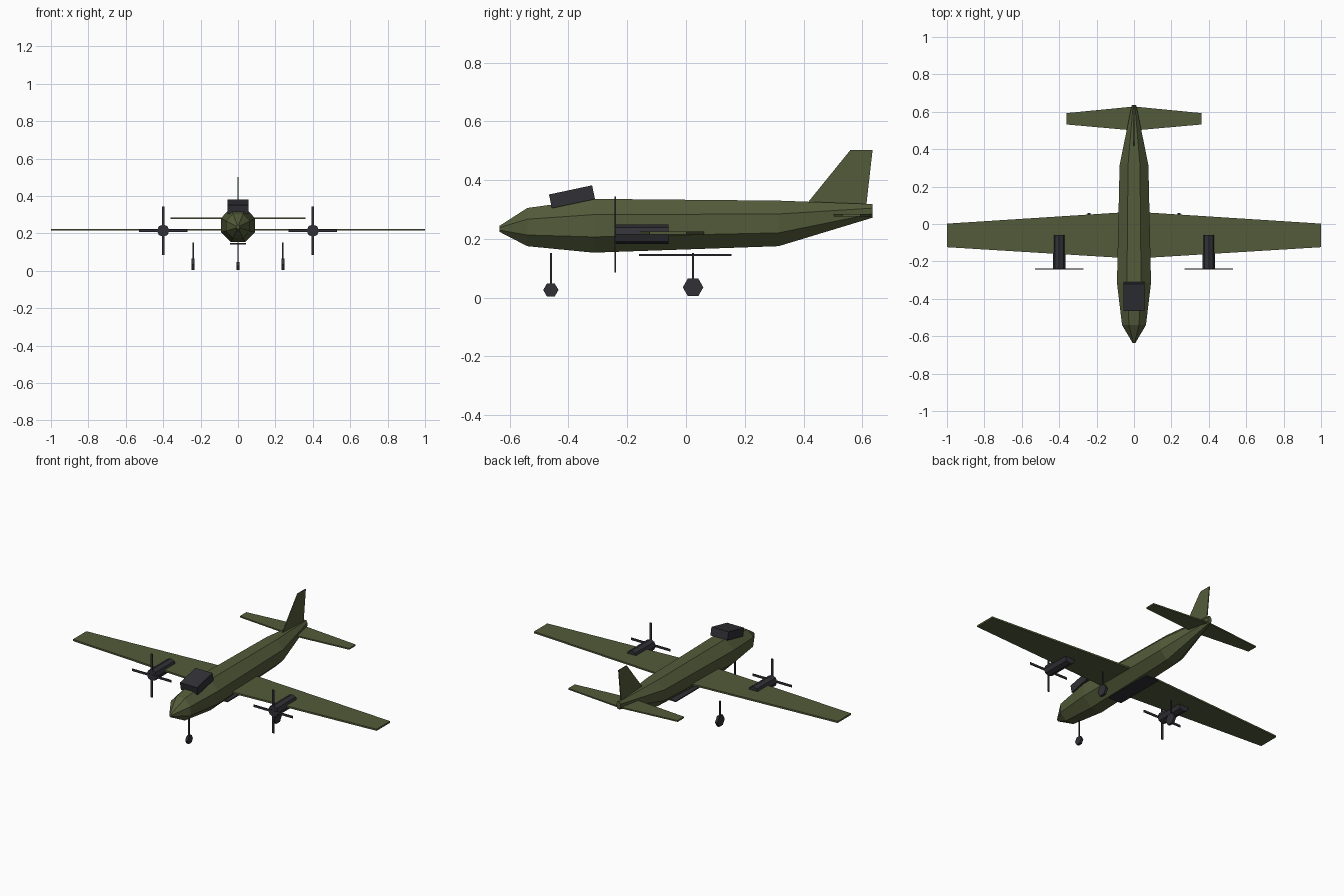
import bpy, bmesh, math
from mathutils import Matrix

if "Cube" in bpy.data.objects:
    bpy.data.objects.remove(bpy.data.objects["Cube"], do_unlink=True)


def material(name, rgb):
    mat = bpy.data.materials.new(name)
    mat.use_nodes = True
    mat.diffuse_color = (*rgb, 1)
    mat.node_tree.nodes["Principled BSDF"].inputs["Base Color"].default_value = (*rgb, 1)
    return mat


green = material("olive green", (0.087, 0.105, 0.042))
dark = material("dark grey", (0.030, 0.030, 0.037))


def finish(name, bm, mat):
    bmesh.ops.recalc_face_normals(bm, faces=bm.faces)
    mesh = bpy.data.meshes.new(name)
    bm.to_mesh(mesh)
    bm.free()
    mesh.materials.append(mat)
    obj = bpy.data.objects.new(name, mesh)
    bpy.context.collection.objects.link(obj)
    return obj


def box(name, centre, size, mat, tilt=0):
    bm = bmesh.new()
    bmesh.ops.create_cube(bm, size=1)
    turn = Matrix.Rotation(math.radians(tilt), 4, "X")
    bm.transform(Matrix.Translation(centre) @ turn @ Matrix.Diagonal((*size, 1)))
    return finish(name, bm, mat)


def cylinder(name, centre, radius, depth, sides, axis, mat, spin=0):
    bm = bmesh.new()
    bmesh.ops.create_cone(bm, cap_ends=True, segments=sides, radius1=radius,
                          radius2=radius, depth=depth)
    turn = Matrix.Rotation(math.pi / 2, 4, "Y" if axis == "x" else "X")
    bm.transform(Matrix.Translation(centre) @ turn @ Matrix.Rotation(spin, 4, "Z"))
    return finish(name, bm, mat)


def slab(name, outline, thickness, mat):
    """Extrude a flat outline equally to both sides of its plane."""
    bm = bmesh.new()
    face = bm.faces.new([bm.verts.new(p) for p in outline])
    face.normal_update()
    step = face.normal * thickness
    new = bmesh.ops.extrude_face_region(bm, geom=[face], use_keep_orig=True)["geom"]
    bmesh.ops.translate(bm, vec=step, verts=[v for v in new if isinstance(v, bmesh.types.BMVert)])
    bmesh.ops.translate(bm, vec=-step / 2, verts=bm.verts)
    return finish(name, bm, mat)


def surface(name, span, root, tip, z, thickness):
    """Tapered wing running through the fuselage from tip to tip."""
    outline = [(-span, tip[0], z), (0, root[0], z), (span, tip[0], z),
               (span, tip[1], z), (0, root[1], z), (-span, tip[1], z)]
    return slab(name, outline, thickness, green)


# Fuselage: octagonal rings of (y, half width, bottom, top)
stations = [(-0.635, 0.008, 0.224, 0.244), (-0.54, 0.064, 0.175, 0.305),
            (-0.315, 0.091, 0.153, 0.336), (0.315, 0.077, 0.175, 0.330),
            (0.635, 0.012, 0.272, 0.318)]
bm = bmesh.new()
rings = []
flat = math.cos(math.pi / 8)
for y, half, low, high in stations:
    ring = []
    for i in range(8):
        a = (i + 0.5) * math.pi / 4
        ring.append(bm.verts.new((half * math.cos(a) / flat, y,
                                  (low + high) / 2 + (high - low) / 2 * math.sin(a) / flat)))
    rings.append(ring)
for a, b in zip(rings, rings[1:]):
    for i in range(8):
        j = (i + 1) % 8
        bm.faces.new((a[i], a[j], b[j], b[i]))
bm.faces.new(rings[0])
bm.faces.new(rings[-1])
finish("fuselage", bm, green)

# Wings and tail
surface("main_wing", 1.0, (-0.185, 0.066), (-0.124, 0.002), 0.22, 0.01)
surface("tailplane", 0.36, (0.5, 0.628), (0.532, 0.593), 0.28, 0.008)
slab("tail_fin", [(0, 0.41, 0.318), (0, 0.56, 0.503), (0, 0.635, 0.503), (0, 0.612, 0.3)],
     0.005, green)

# Cockpit block and belly panel
box("cockpit", (0, -0.388, 0.343), (0.112, 0.15, 0.048), dark, tilt=12)
box("belly_panel", (0, -0.002, 0.145), (0.085, 0.315, 0.006), dark)

# Engines with crossed propeller blades
for side, x in (("left", 0.4), ("right", -0.4)):
    cylinder(side + "_engine", (x, -0.15, 0.215), 0.033, 0.18, 8, "y", dark)
    box(side + "_propeller_upright", (x, -0.241, 0.215), (0.013, 0.005, 0.258), dark)
    box(side + "_propeller_level", (x, -0.241, 0.215), (0.258, 0.005, 0.013), dark)

# Landing gear: strut and six-sided wheel
for name, x, y, radius in (("nose", 0, -0.46, 0.026), ("left", 0.24, 0.024, 0.035),
                           ("right", -0.24, 0.024, 0.035)):
    box(name + "_strut", (x, y, (radius + 0.152) / 2), (0.007, 0.007, 0.152 - radius), dark)
    cylinder(name + "_wheel", (x, y, radius), radius, 0.015, 6, "x", dark, spin=0)
